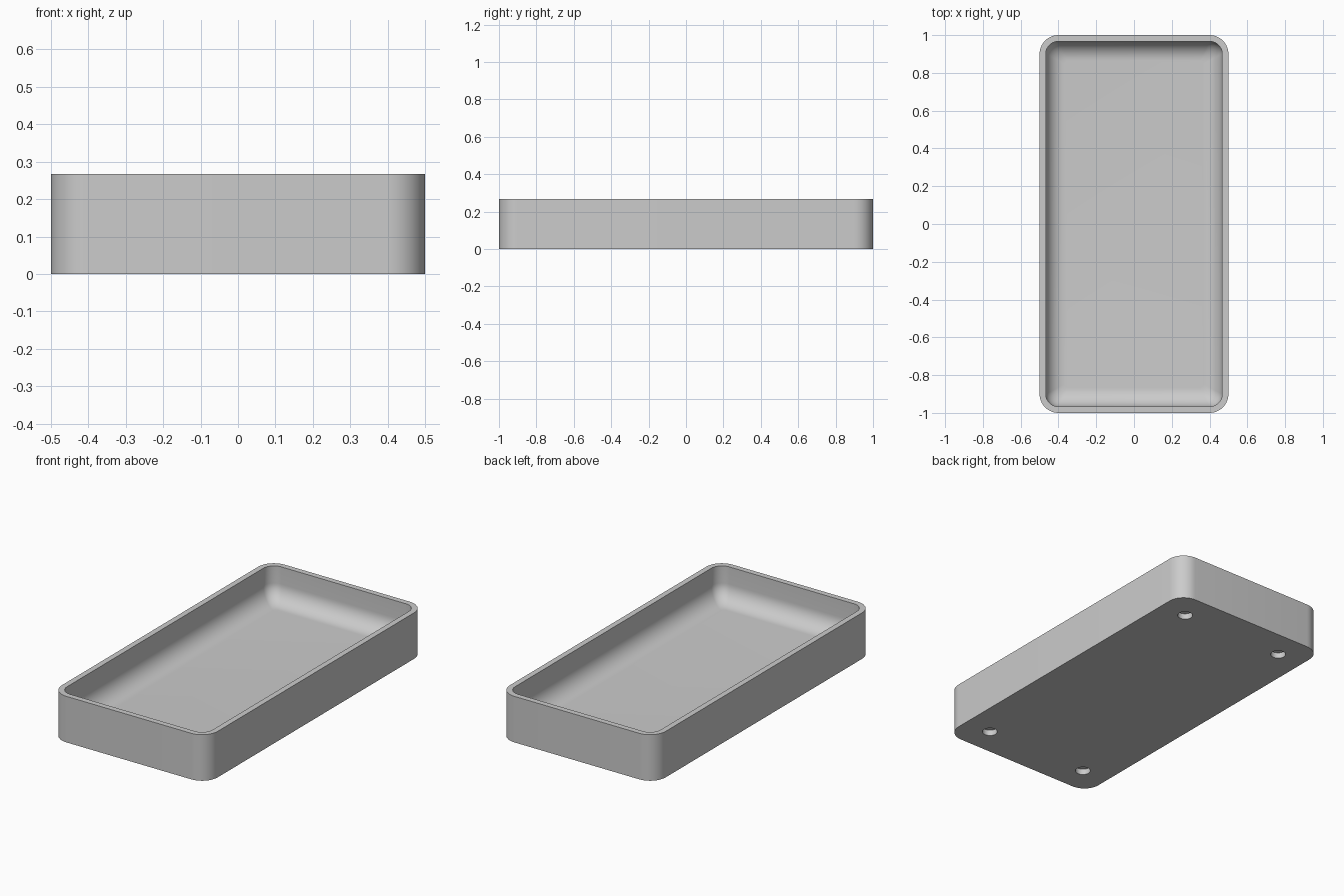
import bpy
import bmesh
import math

cube = bpy.data.objects.get("Cube")
if cube:
    bpy.data.objects.remove(cube, do_unlink=True)

WIDTH, LENGTH, HEIGHT = 1.0, 2.0, 0.267
WALL, FLOOR = 0.033, 0.067
OUTER_R, INNER_R, FILLET = 0.1, 0.067, 0.1
CORNER_STEPS, FILLET_STEPS = 12, 12

grey = bpy.data.materials.new("light grey")
grey.use_nodes = True
grey.diffuse_color = (0.6, 0.6, 0.6, 1)
grey.node_tree.nodes["Principled BSDF"].inputs["Base Color"].default_value = (0.6, 0.6, 0.6, 1)


def ring(bm, inset, radius, z):
    """Rounded rectangle of vertices, inset from the outer outline."""
    verts = []
    cx, cy = WIDTH / 2 - inset - radius, LENGTH / 2 - inset - radius
    for quarter, (sx, sy) in enumerate([(1, 1), (-1, 1), (-1, -1), (1, -1)]):
        for i in range(CORNER_STEPS + 1):
            a = (quarter + i / CORNER_STEPS) * math.pi / 2
            verts.append(bm.verts.new((sx * cx + radius * math.cos(a),
                                       sy * cy + radius * math.sin(a), z)))
    return verts


# Tray shell: outer wall, flat rim, inner wall, curved fillet, floor
bm = bmesh.new()
rings = [ring(bm, 0, OUTER_R, 0),
         ring(bm, 0, OUTER_R, HEIGHT),
         ring(bm, WALL, INNER_R, HEIGHT)]
for i in range(FILLET_STEPS + 1):
    a = i / FILLET_STEPS * math.pi / 2
    t = 1 - math.cos(a)
    rings.append(ring(bm, WALL + FILLET * t, INNER_R * (1 - 0.7 * t),
                      FLOOR + FILLET * (1 - math.sin(a))))
for low, high in zip(rings, rings[1:]):
    for i in range(len(low)):
        j = (i + 1) % len(low)
        bm.faces.new((low[i], low[j], high[j], high[i]))
bm.faces.new(rings[-1])
bm.faces.new(reversed(rings[0]))
bmesh.ops.recalc_face_normals(bm, faces=bm.faces)
mesh = bpy.data.meshes.new("tray")
bm.to_mesh(mesh)
bm.free()
mesh.materials.append(grey)
tray = bpy.data.objects.new("tray", mesh)
bpy.context.collection.objects.link(tray)

# Four round blind recesses in the underside
for sx in (-1, 1):
    for sy in (-1, 1):
        bpy.ops.mesh.primitive_cylinder_add(vertices=32, radius=0.041, depth=0.067,
                                            location=(sx * 0.333, sy * 0.833, 0))
        cutter = bpy.context.object
        cutter.name = "recess_cutter"
        cutter.hide_render = True
        cutter.data.materials.append(grey)
        bpy.ops.object.select_all(action="DESELECT")
        tray.select_set(True)
        bpy.context.view_layer.objects.active = tray
        cut = tray.modifiers.new("recess", "BOOLEAN")
        cut.operation = "DIFFERENCE"
        cut.solver = "EXACT"
        cut.object = cutter
        bpy.ops.object.modifier_apply(modifier=cut.name)
        bpy.data.objects.remove(cutter, do_unlink=True)

bpy.ops.object.shade_smooth_by_angle(angle=math.radians(30))
